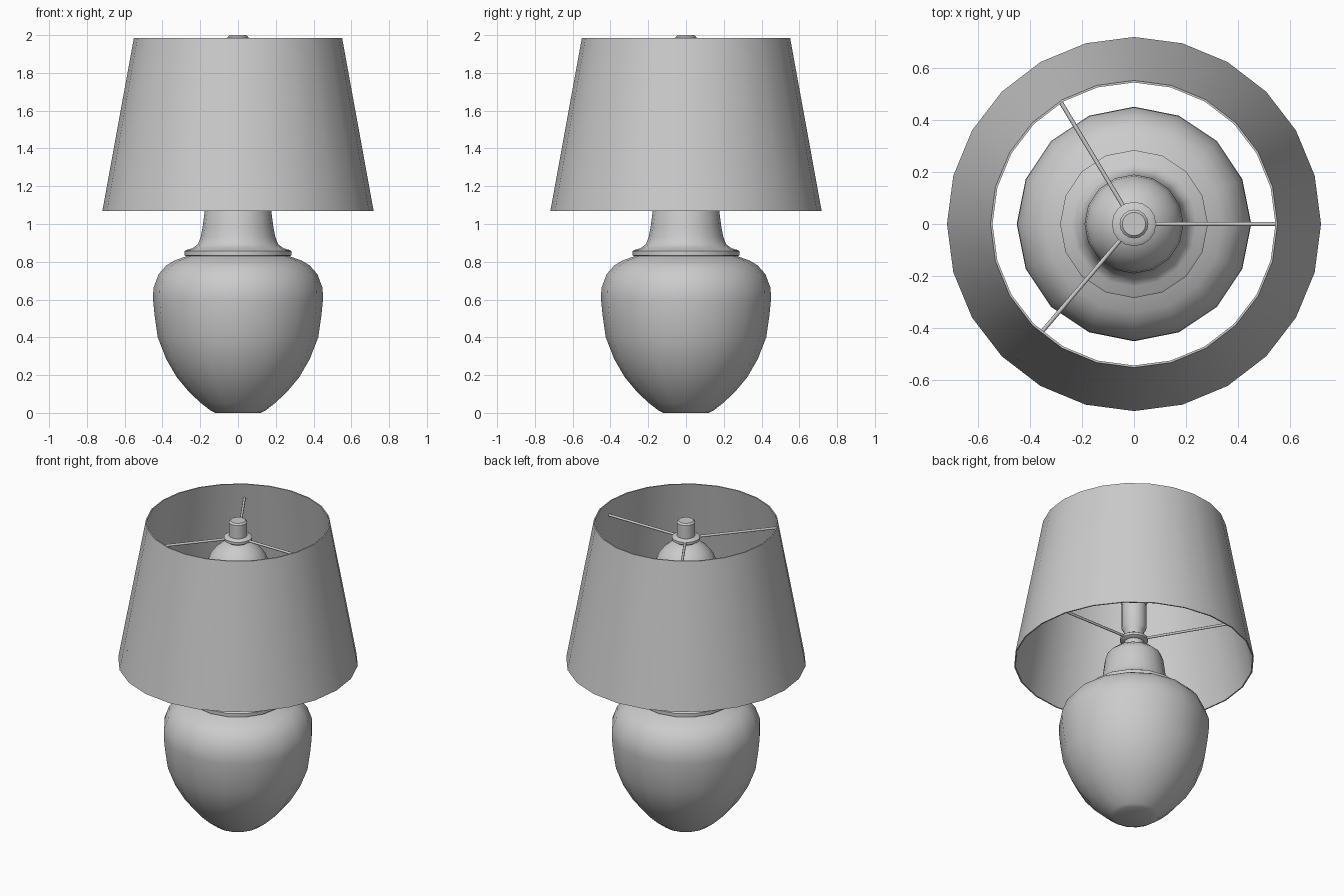
import bpy, bmesh, math

if "Cube" in bpy.data.objects:
    bpy.data.objects.remove(bpy.data.objects["Cube"])


def finish(obj, angle=35):
    bpy.ops.object.select_all(action='DESELECT')
    obj.select_set(True)
    bpy.context.view_layer.objects.active = obj
    bpy.ops.object.shade_smooth_by_angle(angle=math.radians(angle))


def lathe(name, profile, sides, closed=False):
    """Revolve (radius, z) points around z; cap open ends unless the profile is a loop."""
    bm = bmesh.new()
    rings = []
    for r, z in profile:
        rings.append([bm.verts.new((r * math.cos(2 * math.pi * i / sides),
                                    r * math.sin(2 * math.pi * i / sides), z))
                      for i in range(sides)])
    pairs = list(zip(rings, rings[1:]))
    if closed:
        pairs.append((rings[-1], rings[0]))
    for low, high in pairs:
        for i in range(sides):
            j = (i + 1) % sides
            bm.faces.new((low[i], low[j], high[j], high[i]))
    if not closed:
        bm.faces.new(rings[0][::-1])
        bm.faces.new(rings[-1])
    bmesh.ops.recalc_face_normals(bm, faces=bm.faces)
    mesh = bpy.data.meshes.new(name)
    bm.to_mesh(mesh)
    bm.free()
    obj = bpy.data.objects.new(name, mesh)
    bpy.context.collection.objects.link(obj)
    finish(obj)
    return obj


def spokes(name, z, radius):
    """Three thin rods from the centre ring to the shade."""
    for n, deg in enumerate((0, 121, 229.5)):
        a = math.radians(deg)
        mid = (0.06 + radius) / 2
        bpy.ops.mesh.primitive_cylinder_add(
            vertices=8, radius=0.008, depth=radius - 0.06,
            location=(mid * math.cos(a), mid * math.sin(a), z),
            rotation=(0, math.pi / 2, a))
        rod = bpy.context.object
        rod.name = f"{name}_{n + 1}"
        finish(rod, 50)


# Urn-shaped base with collar and neck
lathe("base", [(0.12, 0), (0.145, 0.012), (0.20, 0.055), (0.26, 0.112), (0.325, 0.19),
               (0.38, 0.285), (0.425, 0.40), (0.442, 0.52), (0.45, 0.60), (0.448, 0.66),
               (0.42, 0.735), (0.38, 0.78), (0.34, 0.805), (0.272, 0.83),
               (0.284, 0.834), (0.284, 0.856), (0.275, 0.862), (0.24, 0.872),
               (0.212, 0.893), (0.198, 0.93), (0.188, 0.98), (0.176, 1.07),
               (0.164, 1.105), (0.13, 1.135), (0.08, 1.145)], 16)

# Lamp holder: stem and socket cup
lathe("socket", [(0.06, 1.14), (0.06, 1.275), (0.075, 1.30), (0.075, 1.45)], 16)

# Globe bulb
bulb = [(0.07, 1.44), (0.075, 1.47), (0.10, 1.515)]
bulb += [(0.19 * math.cos(math.radians(t)), 1.68 + 0.19 * math.sin(math.radians(t)))
         for t in range(-45, 80, 15)]
lathe("bulb", bulb, 16)

# Mounting rings, spokes and finial
for label, z, r in (("lower", 1.22, 0.685), ("upper", 1.885, 0.562)):
    lathe(f"{label}_ring", [(0.07, z - 0.018), (0.085, z - 0.008),
                            (0.085, z + 0.008), (0.07, z + 0.018)], 16)
    spokes(f"{label}_spoke", z, r)
lathe("finial", [(0.055, 1.86), (0.055, 1.99), (0.045, 2.0)], 16)

# Thin-walled tapered shade, open at both ends
lathe("shade", [(0.718, 1.07), (0.551, 1.986), (0.543, 1.986), (0.71, 1.07)], 24, closed=True)
